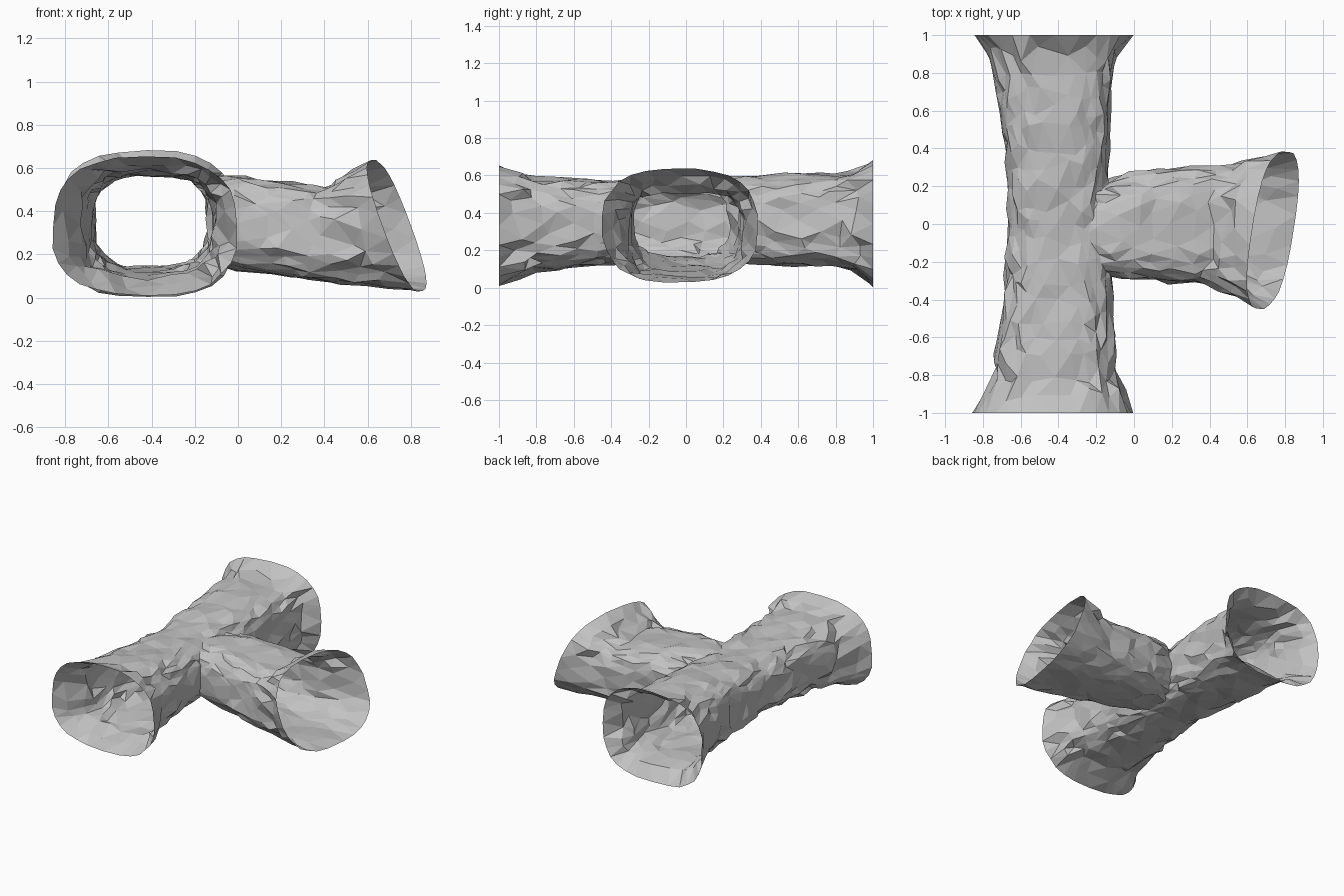
import bpy, bmesh, math, random
from mathutils import Vector

random.seed(4)
SIDES = 28

cube = bpy.data.objects.get("Cube")
if cube:
    bpy.data.objects.remove(cube, do_unlink=True)

stone = bpy.data.materials.new("grey_stone")
stone.use_nodes = True
stone.diffuse_color = (0.54, 0.54, 0.54, 1)
stone.node_tree.nodes["Principled BSDF"].inputs["Base Color"].default_value = (0.54, 0.54, 0.54, 1)
cap_tag = bpy.data.materials.new("cap_tag")


def resample(stations, count):
    """Evenly spaced stations, keeping the first and last."""
    start, end = stations[0][0], stations[-1][0]
    rows = []
    for i in range(count + 1):
        w = start + (end - start) * i / count
        for a, b in zip(stations, stations[1:]):
            if w <= b[0] + 1e-6:
                t = (w - a[0]) / (b[0] - a[0])
                rows.append([p + (q - p) * t for p, q in zip(a, b)])
                break
    return rows


def tunnel(name, stations, count, place, rough):
    """Rough capped tube. Station: along, side min, side max, bottom, top, tilt."""
    bm = bmesh.new()
    rows = resample(stations, count)
    step = abs(rows[1][0] - rows[0][0])
    rings = []
    for i, (w, u0, u1, v0, v1, tilt) in enumerate(rows):
        rim = i in (0, count)
        power = 0.76 if rim else 0.64     # squarer section inside than at the mouths
        ring = []
        for k in range(SIDES):
            a = math.tau * (k + 0.5 * (i % 2)) / SIDES
            c, s = math.cos(a), math.sin(a)
            cu = math.copysign(abs(c) ** power, c)
            cv = math.copysign(abs(s) ** power, s)
            r = 1 + random.uniform(-rough, rough) * (0.3 if rim else 1)
            slide = 0 if rim else random.uniform(-0.42, 0.42) * step
            u = (u0 + u1) / 2 + (u1 - u0) / 2 * cu * r
            v = (v0 + v1) / 2 + (v1 - v0) / 2 * cv * r
            ring.append(bm.verts.new(place(u, v, w + slide + tilt * (0.6 * cu - cv))))
        rings.append(ring)
    for a, b in zip(rings, rings[1:]):
        for k in range(SIDES):
            n = (k + 1) % SIDES
            bm.faces.new((a[k], a[n], b[n], b[k]))
    bmesh.ops.triangulate(bm, faces=bm.faces[:])
    # End caps close the tube for joining and are removed afterwards
    for ring in (rings[0], rings[-1]):
        mid = bm.verts.new(sum((v.co for v in ring), Vector()) / SIDES)
        for k in range(SIDES):
            bm.faces.new((ring[k], ring[(k + 1) % SIDES], mid)).material_index = 1
    bmesh.ops.recalc_face_normals(bm, faces=bm.faces[:])
    mesh = bpy.data.meshes.new(name)
    bm.to_mesh(mesh)
    bm.free()
    mesh.materials.append(stone)
    mesh.materials.append(cap_tag)
    obj = bpy.data.objects.new(name, mesh)
    bpy.context.collection.objects.link(obj)
    return obj


# Long straight passage with flared mouths
main = tunnel("tunnel_junction", [
    (-1.0, -0.86, 0.0, 0.01, 0.65, 0),
    (-0.9, -0.79, -0.06, 0.05, 0.61, 0),
    (-0.8, -0.74, -0.1, 0.09, 0.59, 0),
    (-0.4, -0.69, -0.12, 0.13, 0.57, 0),
    (0.0, -0.66, -0.15, 0.14, 0.57, 0),
    (0.4, -0.68, -0.14, 0.12, 0.6, 0),
    (0.8, -0.73, -0.12, 0.11, 0.61, 0),
    (0.9, -0.76, -0.09, 0.08, 0.62, 0),
    (1.0, -0.84, 0.0, 0.0, 0.68, 0),
], 20, lambda u, v, w: (u, w, v), 0.06)

# Side passage with a slanted mouth
branch = tunnel("side_passage_helper", [
    (-0.4, -0.2, 0.16, 0.2, 0.5, 0),
    (-0.15, -0.28, 0.23, 0.15, 0.56, 0),
    (0.0, -0.3, 0.27, 0.13, 0.56, 0),
    (0.2, -0.31, 0.3, 0.1, 0.54, 0),
    (0.43, -0.32, 0.31, 0.065, 0.51, 0.03),
    (0.57, -0.36, 0.33, 0.05, 0.56, 0.07),
    (0.735, -0.45, 0.385, 0.03, 0.635, 0.11),
], 11, lambda u, v, w: (w, u, v), 0.05)

# Join the passages into one hollow shell
join = main.modifiers.new("join", 'BOOLEAN')
join.operation = 'UNION'
join.solver = 'EXACT'
join.object = branch
bpy.context.view_layer.update()
shell = bpy.data.meshes.new_from_object(main.evaluated_get(bpy.context.evaluated_depsgraph_get()))
main.modifiers.clear()
main.data = shell
bpy.data.objects.remove(branch, do_unlink=True)

# Open the three mouths
bm = bmesh.new()
bm.from_mesh(shell)
bmesh.ops.delete(bm, geom=[f for f in bm.faces if f.material_index == 1], context='FACES')
bm.to_mesh(shell)
bm.free()
shell.materials.clear()
shell.materials.append(stone)
bpy.data.materials.remove(cap_tag)
shell.shade_flat()
